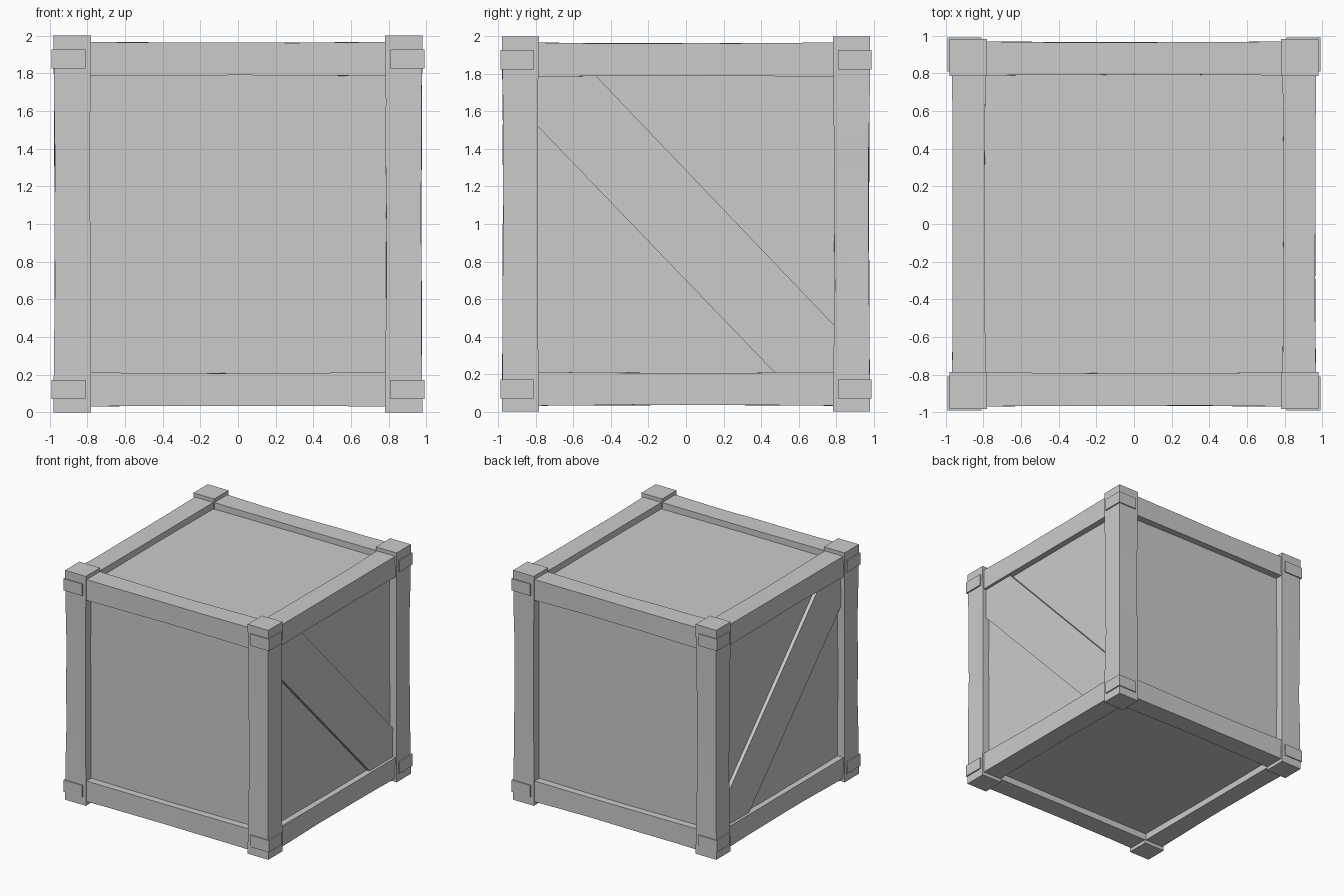
import bpy, bmesh, math, random
from mathutils import Vector

if "Cube" in bpy.data.objects:
    bpy.data.objects.remove(bpy.data.objects["Cube"])

random.seed(4)


def make_object(name, bm):
    bmesh.ops.recalc_face_normals(bm, faces=bm.faces[:])
    mesh = bpy.data.meshes.new(name)
    bm.to_mesh(mesh)
    bm.free()
    ob = bpy.data.objects.new(name, mesh)
    bpy.context.collection.objects.link(ob)
    return ob


def box(name, lo, hi):
    bm = bmesh.new()
    bmesh.ops.create_cube(bm, size=1)
    for v in bm.verts:
        v.co = Vector([(a + b) / 2 + c * (b - a) for a, b, c in zip(lo, hi, v.co)])
    return make_object(name, bm)


def beam(name, axis, lo, hi, waist, segs=6):
    """Timber along one axis, worn slightly thinner and uneven between its ends."""
    a, b = [i for i in range(3) if i != axis]
    bm = bmesh.new()
    rings = []
    for i in range(segs + 1):
        t = i / segs
        ring = []
        for u, w in ((0, 0), (1, 0), (1, 1), (0, 1)):
            shrink = waist * math.sin(math.pi * t) * random.uniform(0.5, 1.3)
            co = Vector((0, 0, 0))
            co[axis] = lo[axis] + t * (hi[axis] - lo[axis])
            co[a] = hi[a] - shrink if u else lo[a] + shrink
            co[b] = hi[b] - shrink if w else lo[b] + shrink
            ring.append(bm.verts.new(co))
        rings.append(ring)
    for r, s in zip(rings, rings[1:]):
        for k in range(4):
            bm.faces.new((r[k], r[(k + 1) % 4], s[(k + 1) % 4], s[k]))
    bm.faces.new(rings[0])
    bm.faces.new(rings[-1])
    ob = make_object(name, bm)
    bpy.context.view_layer.objects.active = ob
    ob.select_set(True)
    bpy.ops.object.shade_smooth_by_angle(angle=math.radians(30))
    ob.select_set(False)


def span(sign, inner, outer):
    return sorted((sign * inner, sign * outer))


# Recessed panels (closed inner box)
box("panels", (-0.91, -0.905, 0.09), (0.91, 0.905, 1.91))

# Corner posts and the joint blocks that poke out near their ends
for sx in (-1, 1):
    for sy in (-1, 1):
        x, y = span(sx, 0.78, 0.98), span(sy, 0.785, 0.982)
        beam("corner_post", 2, (x[0], y[0], 0.0), (x[1], y[1], 2.0), 0.008)
        x, y = span(sx, 0.81, 0.99), span(sy, 0.81, 0.99)
        for z in (0.07, 1.825):
            box("joint_block", (x[0], y[0], z), (x[1], y[1], z + 0.102))

# Horizontal rails, top and bottom
for z0, z1 in ((0.03, 0.212), (1.785, 1.968)):
    for s in (-1, 1):
        p = span(s, 0.788, 0.97)
        beam("cross_rail", 0, (-0.85, p[0], z0), (0.85, p[1], z1), 0.006)
        p = span(s, 0.788, 0.967)
        beam("side_rail", 1, (p[0], -0.85, z0), (p[1], 0.85, z1), 0.006)

# Diagonal braces on both sides, tucked behind posts and rails
outline = [(-0.79, 1.52), (0.48, 0.20), (0.80, 0.20), (0.80, 0.45),
           (-0.48, 1.79), (-0.79, 1.79)]
for s in (-1, 1):
    bm = bmesh.new()
    face = bm.faces.new([bm.verts.new((s * 0.90, y, z)) for y, z in outline])
    out = bmesh.ops.extrude_face_region(bm, geom=[face])
    for v in out["geom"]:
        if isinstance(v, bmesh.types.BMVert):
            v.co.x = s * 0.94
    make_object("diagonal_brace", bm)
